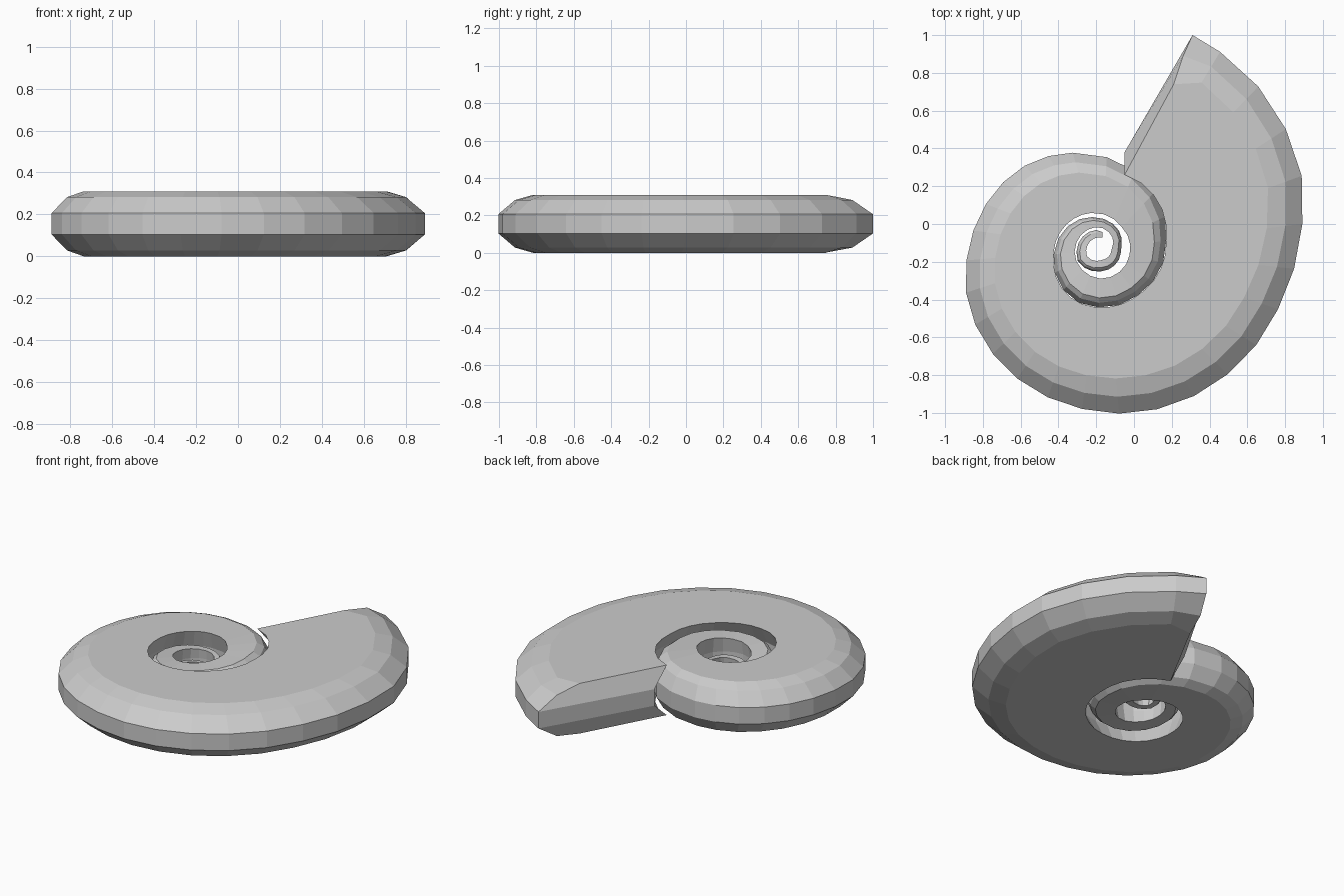
import bpy
import bmesh
from math import radians, cos, sin

if "Cube" in bpy.data.objects:
    bpy.data.objects.remove(bpy.data.objects["Cube"])

CX, CY, ZMID = -0.17, -0.13, 0.155

# Spiral keys (angle in degrees, value), running clockwise from the mouth inwards
OUTER = [(67, 1.228), (48, 1.197), (22, 1.135), (10, 1.08), (-14, 0.995), (-44, 0.943),
         (-82, 0.882), (-99, 0.852), (-128, 0.815), (-158, 0.768), (-171, 0.73),
         (-190, 0.682), (-225, 0.605), (-263, 0.504), (-284, 0.463), (-350, 0.345),
         (-383, 0.327), (-410, 0.312), (-477, 0.312), (-502, 0.292), (-529, 0.262),
         (-622, 0.165), (-720, 0.10), (-810, 0.12), (-870, 0.145), (-980, 0.10), (-1010, 0.07)]
INNER = [(67, 0.41), (49, 0.397), (29, 0.376), (10, 0.345), (-23, 0.327), (-50, 0.312),
         (-117, 0.312), (-142, 0.292), (-169, 0.262), (-262, 0.19), (-310, 0.155),
         (-370, 0.15), (-450, 0.16), (-520, 0.15), (-622, 0.115), (-720, 0.05),
         (-810, 0.06), (-870, 0.09), (-980, 0.06), (-1010, 0.055)]
HALF_HEIGHT = [(67, 0.155), (-300, 0.155), (-383, 0.14), (-450, 0.125), (-530, 0.10),
               (-622, 0.08), (-720, 0.065), (-870, 0.05), (-1010, 0.015)]


def key(table, a):
    for (a0, v0), (a1, v1) in zip(table, table[1:]):
        if a >= a1:
            return v0 + (v1 - v0) * (a0 - a) / (a0 - a1)
    return table[-1][1]


def polar(r, a):
    return CX + r * cos(radians(a)), CY + r * sin(radians(a))


def section(a):
    """Upper half of the cross-section: wall, two bevels, flat, inner groove."""
    ro, ri = key(OUTER, a), key(INNER, a)
    w = ro - ri
    b = min(0.19, 0.33 * w)
    radii = [ro, ro - 0.48 * b, ro - b, ri, ri + 0.09 * w]
    return [polar(r, a) for r in radii]


LEVELS = [0.33, 0.82, 1.0, 1.0, 0.33]
# Slanted mouth section, then regular sections down the spiral
stations = [([(0.31, 1.0), (0.26, 0.89), (0.21, 0.74), (-0.05, 0.26), (-0.05, 0.38)], 0.155)]
a = 59.0
while a > -1010:
    stations.append((section(a), key(HALF_HEIGHT, a)))
    a -= 13 if a > -250 else 20

# Shell: loft through all sections
bm = bmesh.new()
rings = []
for pts, h in stations:
    top = [bm.verts.new((x, y, ZMID + h * l)) for (x, y), l in zip(pts, LEVELS)]
    bot = [bm.verts.new((x, y, ZMID - h * l)) for (x, y), l in zip(pts, LEVELS)]
    rings.append(top + bot[::-1])
for r0, r1 in zip(rings, rings[1:]):
    for i in range(10):
        j = (i + 1) % 10
        bm.faces.new((r0[i], r0[j], r1[j], r1[i]))
# Close mouth and inner tip
for r in (rings[0], rings[-1]):
    bm.faces.new(r[:5])
    bm.faces.new(r[5:])
    bm.faces.new((r[0], r[4], r[5], r[9]))
bmesh.ops.recalc_face_normals(bm, faces=bm.faces[:])

mesh = bpy.data.meshes.new("spiral_shell")
bm.to_mesh(mesh)
bm.free()
obj = bpy.data.objects.new("spiral_shell", mesh)
bpy.context.collection.objects.link(obj)
